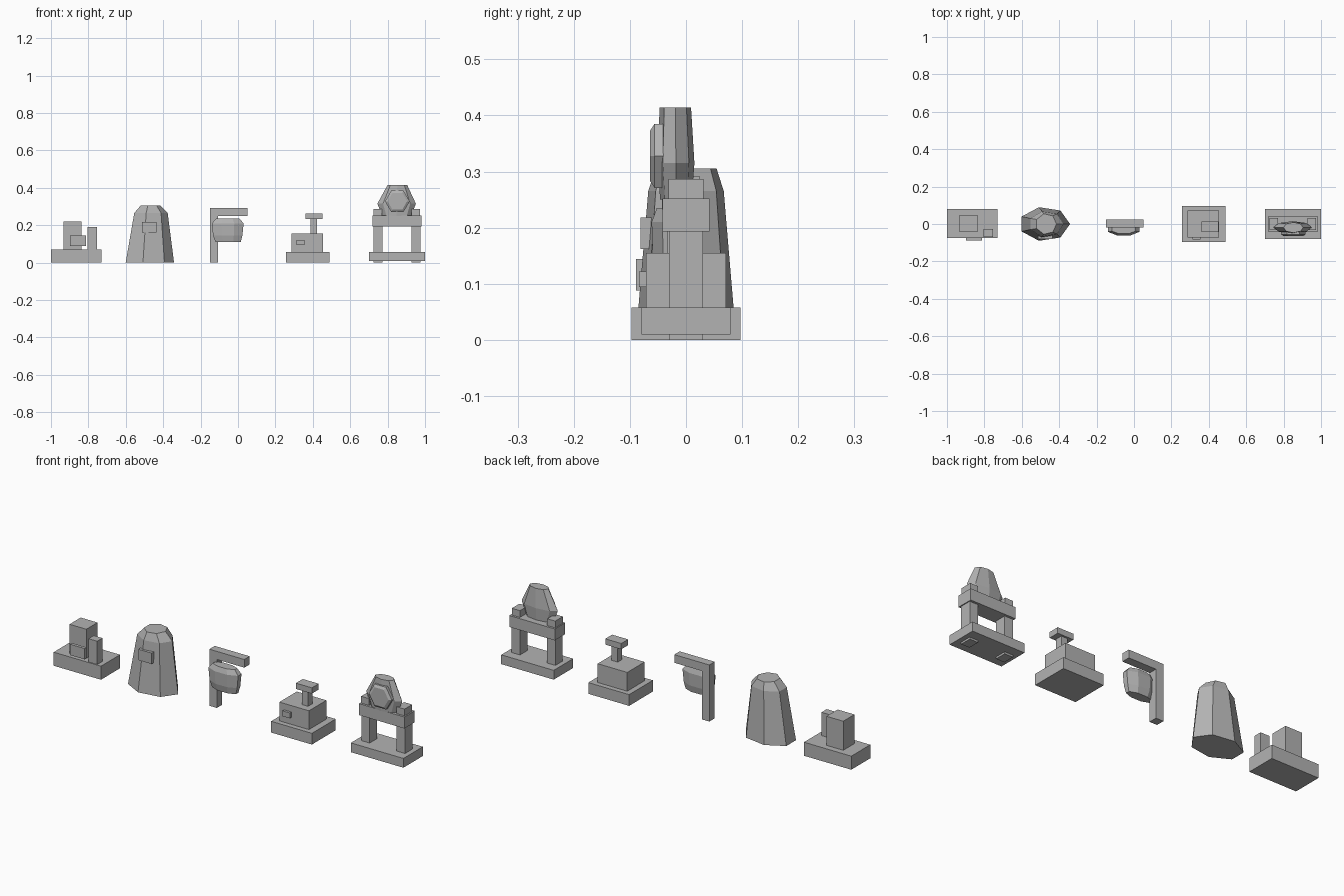
import bpy, bmesh, math

old = bpy.data.objects.get("Cube")
if old:
    bpy.data.objects.remove(old, do_unlink=True)

grey = bpy.data.materials.new("stone_grey")
grey.use_nodes = True
grey.diffuse_color = (0.45, 0.45, 0.45, 1)
grey.node_tree.nodes["Principled BSDF"].inputs["Base Color"].default_value = (0.45, 0.45, 0.45, 1)


def finish(name, bm):
    bmesh.ops.recalc_face_normals(bm, faces=bm.faces[:])
    mesh = bpy.data.meshes.new(name)
    bm.to_mesh(mesh)
    bm.free()
    mesh.materials.append(grey)
    obj = bpy.data.objects.new(name, mesh)
    bpy.context.collection.objects.link(obj)
    return obj


def box(name, xs, ys, zs):
    """Box from its low and high limits on each axis."""
    bm = bmesh.new()
    bmesh.ops.create_cube(bm, size=1)
    for v in bm.verts:
        v.co = [(lo + hi) / 2 + c * (hi - lo) for c, (lo, hi) in zip(v.co, (xs, ys, zs))]
    return finish(name, bm)


def loft(name, sides, rings, turn=0.0, facing_front=False):
    """Faceted solid through elliptical rings of (centre, radii, height)."""
    bm = bmesh.new()
    loops = []
    for (ca, cb), (ra, rb), h in rings:
        loop = []
        for i in range(sides):
            t = turn + math.tau * i / sides
            a, b = ca + ra * math.cos(t), cb + rb * math.sin(t)
            loop.append(bm.verts.new((a, h, b) if facing_front else (a, b, h)))
        loops.append(loop)
    for low, high in zip(loops, loops[1:]):
        for i in range(sides):
            j = (i + 1) % sides
            bm.faces.new((low[i], low[j], high[j], high[i]))
    bm.faces.new(loops[0])
    bm.faces.new(loops[-1])
    return finish(name, bm)


# Block station with two uprights
box("block_base", (-1, -0.73), (-0.075, 0.08), (0, 0.07))
box("block_tall_upright", (-0.932, -0.836), (-0.043, 0.048), (0.07, 0.22))
box("block_slim_upright", (-0.805, -0.755), (-0.07, -0.027), (0.07, 0.19))
box("block_front_plate", (-0.898, -0.813), (-0.089, -0.073), (0.088, 0.144))

# Seven-sided standing stone with a plaque
loft("standing_stone", 7, [
    ((-0.478, 0), (0.136, 0.092), 0),
    ((-0.470, 0), (0.094, 0.069), 0.265),
    ((-0.470, 0), (0.056, 0.056), 0.305)])
box("stone_plaque", (-0.513, -0.436), (-0.081, -0.05), (0.162, 0.218))

# Bracket post with a hanging faceted lantern
box("bracket_post", (-0.15, -0.107), (-0.02, 0.024), (0, 0.25))
box("bracket_arm", (-0.15, 0.05), (-0.02, 0.024), (0.25, 0.292))
loft("hanging_lantern", 8, [
    ((-0.053, -0.028), (0.073, 0.026), 0.11),
    ((-0.055, -0.028), (0.085, 0.034), 0.145),
    ((-0.055, -0.028), (0.092, 0.036), 0.21),
    ((-0.055, -0.028), (0.068, 0.026), 0.235)], math.pi / 8)

# Stepped pedestal with a T-shaped handle
box("pedestal_base", (0.257, 0.49), (-0.097, 0.097), (0, 0.058))
box("pedestal_body", (0.286, 0.455), (-0.071, 0.071), (0.058, 0.155))
box("pedestal_stem", (0.388, 0.423), (-0.033, 0.003), (0.155, 0.232))
box("pedestal_handle", (0.361, 0.452), (-0.043, 0.013), (0.232, 0.262))
box("pedestal_button", (0.313, 0.355), (-0.084, -0.07), (0.094, 0.122))

# Gate with a faceted crest
box("gate_base", (0.70, 1.0), (-0.079, 0.079), (0.01, 0.058))
box("gate_beam", (0.72, 0.98), (-0.042, 0.042), (0.193, 0.252))
for side, x in (("right", 0.725), ("left", 0.927)):
    box(side + "_gate_leg", (x, x + 0.048), (-0.03, 0.03), (0, 0.193))
    box(side + "_gate_cap", (x, x + 0.046), (-0.031, 0.031), (0.252, 0.287))
loft("gate_crest", 8, [
    ((0.848, -0.018), (0.077, 0.028), 0.25),
    ((0.848, -0.018), (0.103, 0.033), 0.315),
    ((0.852, -0.019), (0.053, 0.028), 0.414)])
loft("crest_medallion", 6, [
    ((0.852, 0.328), (0.066, 0.066), -0.04),
    ((0.852, 0.328), (0.066, 0.066), -0.056),
    ((0.852, 0.328), (0.052, 0.052), -0.064)], 0, True)
